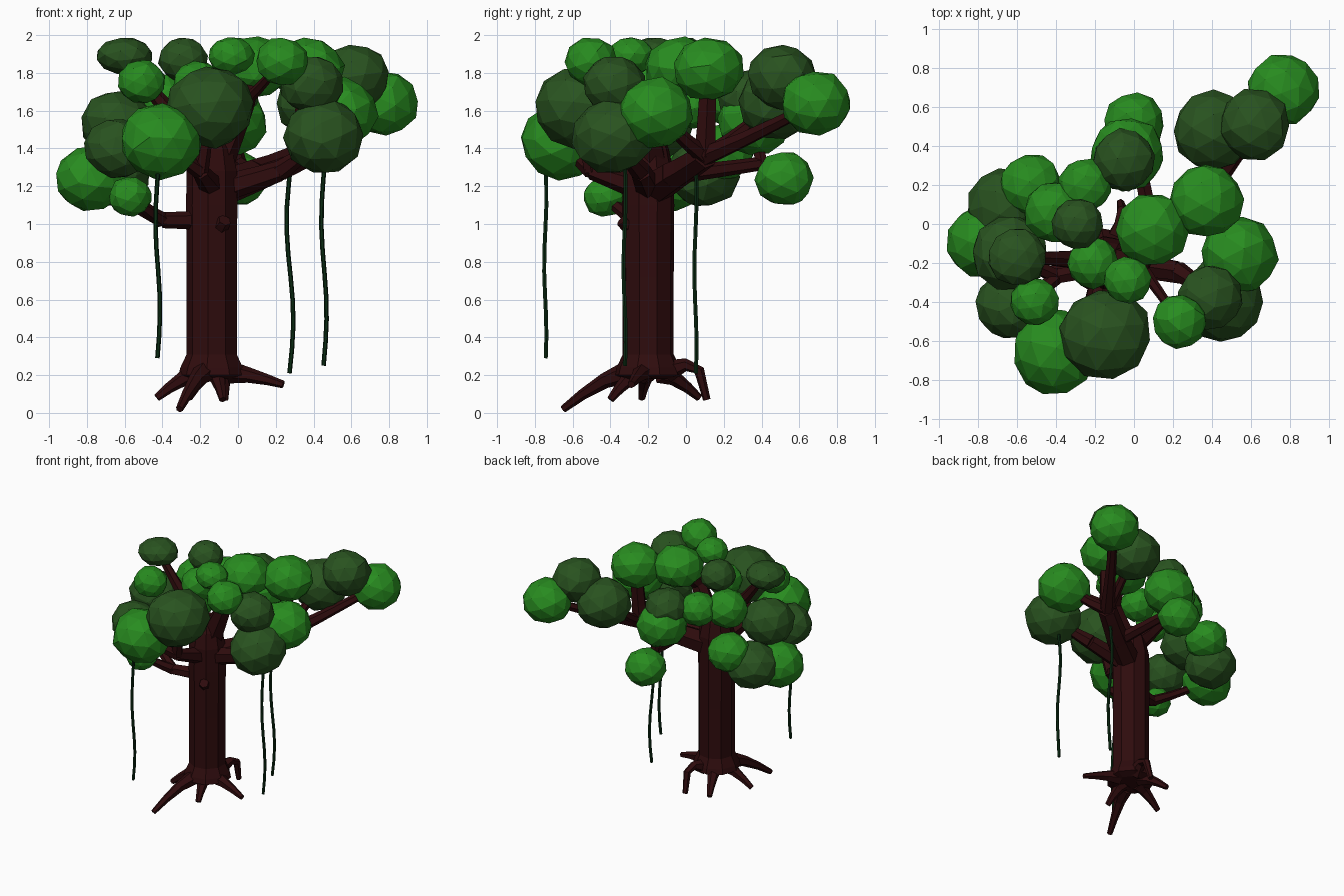
import bpy, bmesh, math, random
from mathutils import Vector, Euler

if "Cube" in bpy.data.objects:
    bpy.data.objects.remove(bpy.data.objects["Cube"])
random.seed(4)

def material(name, rgb):
    m = bpy.data.materials.new(name)
    m.diffuse_color = (*rgb, 1)
    m.use_nodes = True
    m.node_tree.nodes["Principled BSDF"].inputs["Base Color"].default_value = m.diffuse_color
    return m

BARK = material("dark bark", (0.028, 0.0035, 0.004))
BRIGHT = material("bright leaf green", (0.021, 0.262, 0.014))
DARK = material("dark leaf green", (0.022, 0.086, 0.014))
VINE = material("vine green", (0.003, 0.024, 0.006))

def finish(bm, name, mat):
    bmesh.ops.recalc_face_normals(bm, faces=bm.faces)
    me = bpy.data.meshes.new(name)
    bm.to_mesh(me)
    bm.free()
    me.materials.append(mat)
    bpy.context.collection.objects.link(bpy.data.objects.new(name, me))

def tube(name, mat, pts, radii, sides=6):
    """Faceted tube through a path, one radius per point."""
    bm = bmesh.new()
    pts = [Vector(p) for p in pts]
    side, rings = None, []
    for i, p in enumerate(pts):
        d = (pts[min(i + 1, len(pts) - 1)] - pts[max(i - 1, 0)]).normalized()
        if side is None:
            side = d.cross(Vector((0, 1, 0)) if abs(d.y) < 0.8 else Vector((1, 0, 0)))
        side = (side - d * side.dot(d)).normalized()
        v = d.cross(side)
        angles = [math.tau * k / sides for k in range(sides)]
        rings.append([bm.verts.new(p + radii[i] * (side * math.cos(a) + v * math.sin(a))) for a in angles])
    for a, b in zip(rings, rings[1:]):
        for k in range(sides):
            n = (k + 1) % sides
            bm.faces.new((a[k], a[n], b[n], b[k]))
    bm.faces.new(rings[0])
    bm.faces.new(rings[-1])
    finish(bm, name, mat)

def limb(name, a, b, r0, r1, bow=1.4):
    """Tapered limb from a to b; bow > 1 runs level first, then rises."""
    a, b = Vector(a), Vector(b)
    ts = (0, 0.35, 0.7, 1)
    path = [a.lerp(b, t) for t in ts]
    for p, t in zip(path, ts):
        p.z = a.z + (b.z - a.z) * t ** bow
    tube(name, BARK, path, [r0 + (r1 - r0) * t ** 0.7 for t in ts])

def leaf_clump(name, mat, x, y, z, r):
    bm = bmesh.new()
    bmesh.ops.create_icosphere(bm, subdivisions=2, radius=1)
    rot = Euler([random.uniform(0, 6) for _ in range(3)]).to_matrix()
    r *= 1.03
    rz = min(0.93 * r, 1.99 - z)          # crowns are flattened at the top
    for v in bm.verts:
        c = rot @ v.co * random.uniform(0.97, 1.04)
        v.co = (x + c.x * r, y + c.y * r, z + c.z * rz)
    finish(bm, name, mat)

# trunk with flared foot
heights = (.18, .2, .24, .31, .72, 1.1, 1.28, 1.4, 1.5)
widths = (.12, .18, .17, .137, .137, .14, .137, .11, .06)
tube("trunk", BARK, [(-.135, -.2, z) for z in heights], widths, 9)

# roots, given by their tips
tips = [(-.31, -.65, .02), (-.43, -.235, .08), (-.26, .07, .08),
        (.24, -.29, .15), (-.08, -.4, .07)]
for i, tip in enumerate(tips):
    start = Vector((-.135, -.2, .215)).lerp(Vector((tip[0], tip[1], .215)), .25)
    limb(f"root_{i + 1}", start, tip, .06, .02)
# back root, arched over and down
tube("back_root", BARK, [(-.1, -.1, .22), (-.07, 0, .255), (-.06, .07, .225), (-.07, .11, .07)],
     [.06, .034, .028, .02])

# leaf clumps: x, y, z, radius
bright = [(.77, .69, 1.64, .18), (.37, .12, 1.82, .185), (.54, -.16, 1.59, .195),
          (.235, -.5, 1.86, .135), (.09, -.03, 1.83, .185), (-.035, -.29, 1.89, .12),
          (-.21, -.2, 1.74, .13), (-.41, -.655, 1.44, .213), (-.51, -.4, 1.755, .122),
          (-.53, .2, 1.38, .155), (-.78, -.09, 1.24, .182), (-.57, -.43, 1.145, .112)]
back_bright = [(-.41, .06, 1.65, .155), (-.25, .2, 1.66, .135),
               (-.035, .36, 1.54, .185), (0, .52, 1.24, .152)]
dark = [(.62, .51, 1.78, .18), (.41, .48, 1.64, .2), (.39, -.38, 1.735, .162),
        (.455, -.39, 1.465, .208), (-.145, -.565, 1.62, .228), (-.64, -.42, 1.4, .168),
        (-.64, -.15, 1.53, .19), (-.66, .09, 1.27, .19), (-.6, -.17, 1.89, .145),
        (-.29, 0, 1.87, .128), (-.05, .33, 1.67, .155)]
for label, mat, clumps in (("bright", BRIGHT, bright), ("back_bright", BRIGHT, back_bright),
                           ("dark", DARK, dark)):
    for i, c in enumerate(clumps):
        leaf_clump(f"{label}_leaf_clump_{i + 1}", mat, *c)

# branches: from the trunk to forks, then from forks into the clumps
core, crown = (-.12, -.19, 1.18), (-.12, -.19, 1.32)
low = (-.16, -.22, 1.02)
shoulder, right_fork = (.1, -.06, 1.26), (.34, .1, 1.36)
back_fork, left_fork = (.01, .4, 1.32), (-.4, -.27, 1.02)
front_fork, top_fork = (-.2, -.5, 1.28), (.03, -.21, 1.64)
near_fork = (.22, -.24, 1.28)
limbs = [(core, shoulder, .1, .085), (shoulder, right_fork, .085, .07),
         (right_fork, bright[1][:3], .065, .048), (right_fork, bright[0][:3], .055, .028),
         (right_fork, dark[1][:3], .04, .028), (dark[1][:3], dark[0][:3], .03, .02),
         (right_fork, bright[2][:3], .05, .03),
         (shoulder, back_fork, .05, .036), (back_fork, back_bright[2][:3], .036, .03),
         (back_fork, back_bright[3][:3], .034, .028),
         (core, near_fork, .08, .055), (near_fork, dark[3][:3], .055, .032),
         (low, left_fork, .055, .042), (left_fork, bright[11][:3], .042, .028),
         (left_fork, bright[10][:3], .04, .025),
         (core, front_fork, .08, .045), (front_fork, bright[7][:3], .045, .03),
         (front_fork, dark[4][:3], .045, .03), (crown, top_fork, .1, .06),
         (top_fork, bright[4][:3], .06, .04), (top_fork, bright[3][:3], .035, .02),
         (crown, dark[8][:3], .08, .025)]
for i, args in enumerate(limbs):
    limb(f"branch_{i + 1}", *args, bow=1.1)
limb("branch_stub", (-.1, -.28, .98), (-.07, -.34, 1.02), .05, .035)

# hanging vines: x, y, bottom, top, sway
vines = [(-.425, -.745, .29, 1.32, -.012), (.275, .05, .21, 1.35, -.018), (.455, -.325, .25, 1.35, -.014)]
for i, (x, y, lo, hi, sway) in enumerate(vines):
    ts = [k / 9 for k in range(10)]
    tube(f"vine_{i + 1}", VINE,
         [(x + sway * math.sin(6.9 * (1 - t) + 3), y + .006 * math.sin(9 * t), hi + (lo - hi) * t) for t in ts],
         [.012] * 10)
